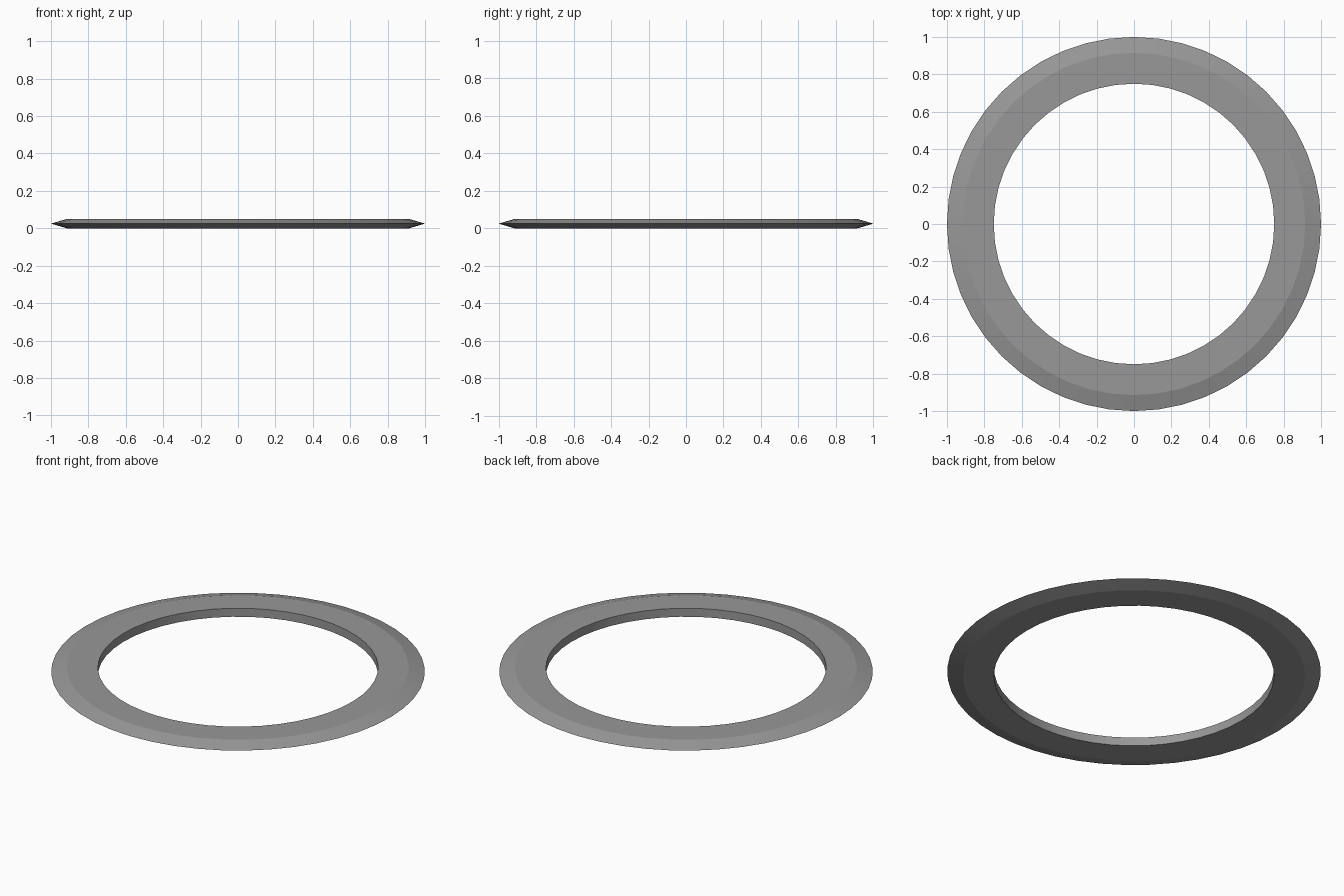
import bpy, bmesh, math

if "Cube" in bpy.data.objects:
    bpy.data.objects.remove(bpy.data.objects["Cube"])

SIDES = 48
# ring cross-section (radius, height): flat band with a sharp bevelled outer rim
PROFILE = [(0.75, 0.0), (0.915, 0.0), (1.0, 0.025), (0.915, 0.05), (0.75, 0.05)]


def lathe(name, profile, sides):
    bm = bmesh.new()
    rings = []
    for i in range(sides):
        a = 2 * math.pi * i / sides
        rings.append([bm.verts.new((r * math.cos(a), r * math.sin(a), z)) for r, z in profile])
    n = len(profile)
    for i in range(sides):
        cur, nxt = rings[i], rings[(i + 1) % sides]
        for j in range(n):
            k = (j + 1) % n
            bm.faces.new((cur[j], nxt[j], nxt[k], cur[k]))
    bmesh.ops.recalc_face_normals(bm, faces=bm.faces)
    mesh = bpy.data.meshes.new(name)
    bm.to_mesh(mesh)
    bm.free()
    obj = bpy.data.objects.new(name, mesh)
    bpy.context.collection.objects.link(obj)
    return obj


# bladed throwing ring in dark steel
ring = lathe("bladed_ring", PROFILE, SIDES)
steel = bpy.data.materials.new("dark_steel")
steel.diffuse_color = (0.315, 0.315, 0.315, 1.0)
steel.use_nodes = True
steel.node_tree.nodes["Principled BSDF"].inputs["Base Color"].default_value = steel.diffuse_color
ring.data.materials.append(steel)
bpy.context.view_layer.objects.active = ring
ring.select_set(True)
bpy.ops.object.shade_smooth_by_angle(angle=math.radians(12))
